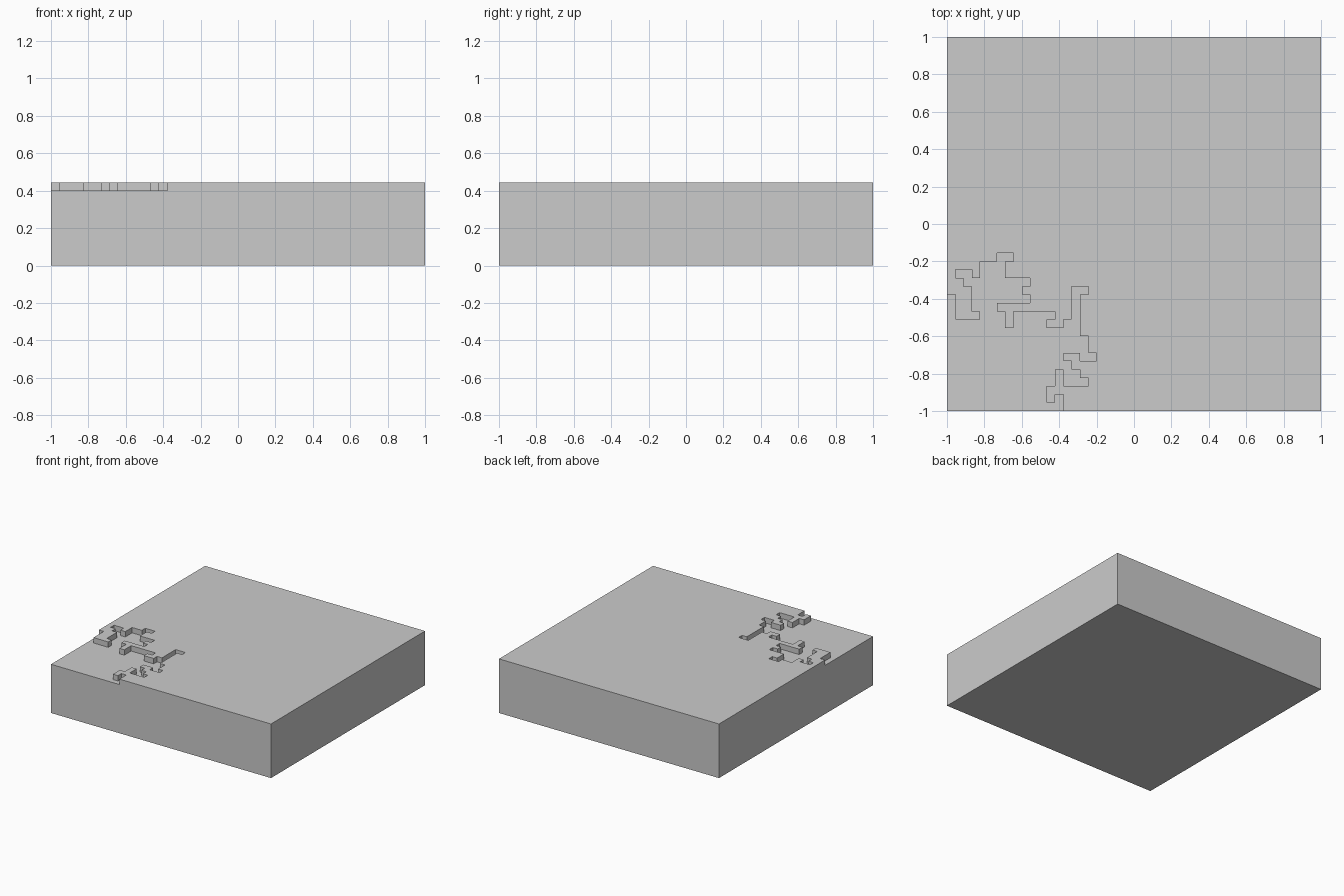
import bpy, bmesh

if "Cube" in bpy.data.objects:
    bpy.data.objects.remove(bpy.data.objects["Cube"])

CELLS = 45                 # the slab is 45 x 45 x 10 grid cells
CELL = 2.0 / CELLS
TOP, LEDGE = 10, 9         # heights of the upper surface and the sunken corner

# Edge of the sunken corner: alternating x / y steps from the left side to the front
STEPS = [1, -3, 3, 1, -1, 3, -1, 1, -1, 1, 2, -1, 1, 2, 2, 1, 2, -1, -1, -2,
         3, -1, -1, -1, 1, -1, -4, -1, 1, -2, 1, 2, 5, -1, -1, -1, 2, 1, 1, 4,
         2, -1, -1, -5, 1, -2, 1, -1, -2, 1, -2, -1, 1, -1, 1, -1, 1, -1, -3, 2,
         -1, -2, -1, -2, 1, 1, 1, -2]
path = [(0, 14)]
for n, step in enumerate(STEPS):
    x, y = path[-1]
    path.append((x + step, y) if n % 2 == 0 else (x, y + step))

bm = bmesh.new()
verts = {}


def vert(p):
    """Shared vertex at a grid point."""
    if p not in verts:
        verts[p] = bm.verts.new((p[0] * CELL - 1, p[1] * CELL - 1, p[2] * CELL))
    return verts[p]


def face(points):
    bm.faces.new([vert(p) for p in points])


def at(points, z):
    return [(x, y, z) for x, y in points]


N = CELLS
(ax, ay), (bx, by) = path[0], path[-1]

# Upper surface and sunken corner
face(at(path + [(N, 0), (N, N), (0, N)], TOP))
face(at([(0, 0)] + path[::-1], LEDGE))

# Small step walls between the two levels
for p, q in zip(path, path[1:]):
    face(at([p, q], LEDGE) + at([q, p], TOP))

# Outer walls and underside
face([(0, 0, 0), (N, 0, 0), (N, 0, TOP), (bx, 0, TOP), (bx, 0, LEDGE), (0, 0, LEDGE)])
face([(0, N, 0), (0, 0, 0), (0, 0, LEDGE), (0, ay, LEDGE), (0, ay, TOP), (0, N, TOP)])
face([(N, 0, 0), (N, N, 0), (N, N, TOP), (N, 0, TOP)])
face([(N, N, 0), (0, N, 0), (0, N, TOP), (N, N, TOP)])
face([(0, 0, 0), (0, N, 0), (N, N, 0), (N, 0, 0)])

bmesh.ops.recalc_face_normals(bm, faces=bm.faces)
mesh = bpy.data.meshes.new("terrain_slab")
bm.to_mesh(mesh)
bm.free()
slab = bpy.data.objects.new("terrain_slab", mesh)
bpy.context.collection.objects.link(slab)
